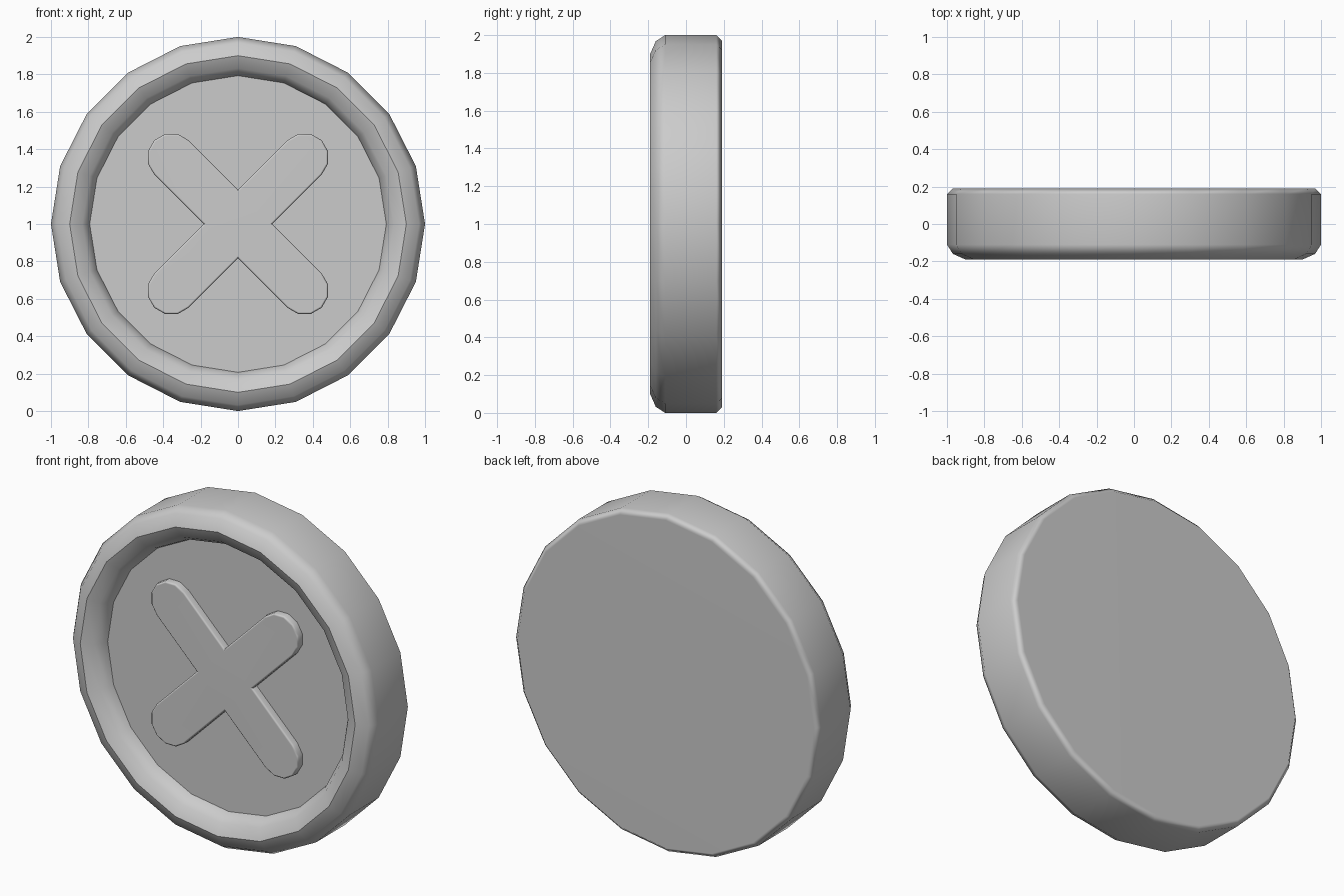
import bpy
import bmesh
from math import cos, sin, pi, radians

SIDES = 20
CENTRE_Z = 1.0

cube = bpy.data.objects.get("Cube")
if cube:
    bpy.data.objects.remove(cube, do_unlink=True)

grey = bpy.data.materials.new("mid_grey")
grey.use_nodes = True
grey.diffuse_color = (0.6, 0.6, 0.6, 1)
grey.node_tree.nodes["Principled BSDF"].inputs["Base Color"].default_value = (0.6, 0.6, 0.6, 1)


def finish(bm, name, angle):
    """Turn a bmesh into a smooth shaded object with sharp edges kept."""
    bmesh.ops.recalc_face_normals(bm, faces=bm.faces)
    mesh = bpy.data.meshes.new(name)
    bm.to_mesh(mesh)
    bm.free()
    mesh.materials.append(grey)
    obj = bpy.data.objects.new(name, mesh)
    bpy.context.collection.objects.link(obj)
    bpy.ops.object.select_all(action="DESELECT")
    obj.select_set(True)
    bpy.context.view_layer.objects.active = obj
    bpy.ops.object.shade_smooth_by_angle(angle=radians(angle))
    obj.modifiers.new("even_shading", "WEIGHTED_NORMAL").keep_sharp = True


# Disc with rounded front rim, sunken face and chamfered back: (radius, y)
profile = [(0.793, -0.086), (0.802, -0.115), (0.832, -0.16), (0.9, -0.19),
           (0.968, -0.16), (1.0, -0.11), (1.0, 0.16), (0.97, 0.19)]
bm = bmesh.new()
rings = []
for radius, y in profile:
    rings.append([bm.verts.new((radius * sin(2 * pi * i / SIDES), y,
                                CENTRE_Z + radius * cos(2 * pi * i / SIDES)))
                  for i in range(SIDES)])
for a, b in zip(rings, rings[1:]):
    for i in range(SIDES):
        j = (i + 1) % SIDES
        bm.faces.new((a[i], a[j], b[j], b[i]))
bm.faces.new(rings[0])
bm.faces.new(rings[-1])
finish(bm, "round_disc", 48)

# Raised cross: four round-ended arms on the diagonals
HALF_WIDTH, REACH, CAP_STEPS = 0.13, 0.503, 6
outline = []
for arm in range(4):
    turn = pi / 4 + arm * pi / 2
    cx, cz = REACH * cos(turn), REACH * sin(turn)
    for k in range(CAP_STEPS + 1):
        t = turn - pi / 2 + pi * k / CAP_STEPS
        outline.append((cx + HALF_WIDTH * cos(t), cz + HALF_WIDTH * sin(t)))
    corner = turn + pi / 4
    inner = HALF_WIDTH * 2 ** 0.5
    outline.append((inner * cos(corner), inner * sin(corner)))

bm = bmesh.new()
face = bm.faces.new([bm.verts.new((x, -0.08, CENTRE_Z + z)) for x, z in outline])
front = bmesh.ops.extrude_face_region(bm, geom=[face])["geom"]
bmesh.ops.translate(bm, vec=(0, -0.05, 0),
                    verts=[v for v in front if isinstance(v, bmesh.types.BMVert)])
# Soften the front edge of the cross
front_edges = [e for e in bm.edges if all(v.co.y < -0.12 for v in e.verts)]
bmesh.ops.bevel(bm, geom=front_edges, offset=0.01, segments=1,
                affect="EDGES", profile=0.5)
finish(bm, "raised_cross", 48)
